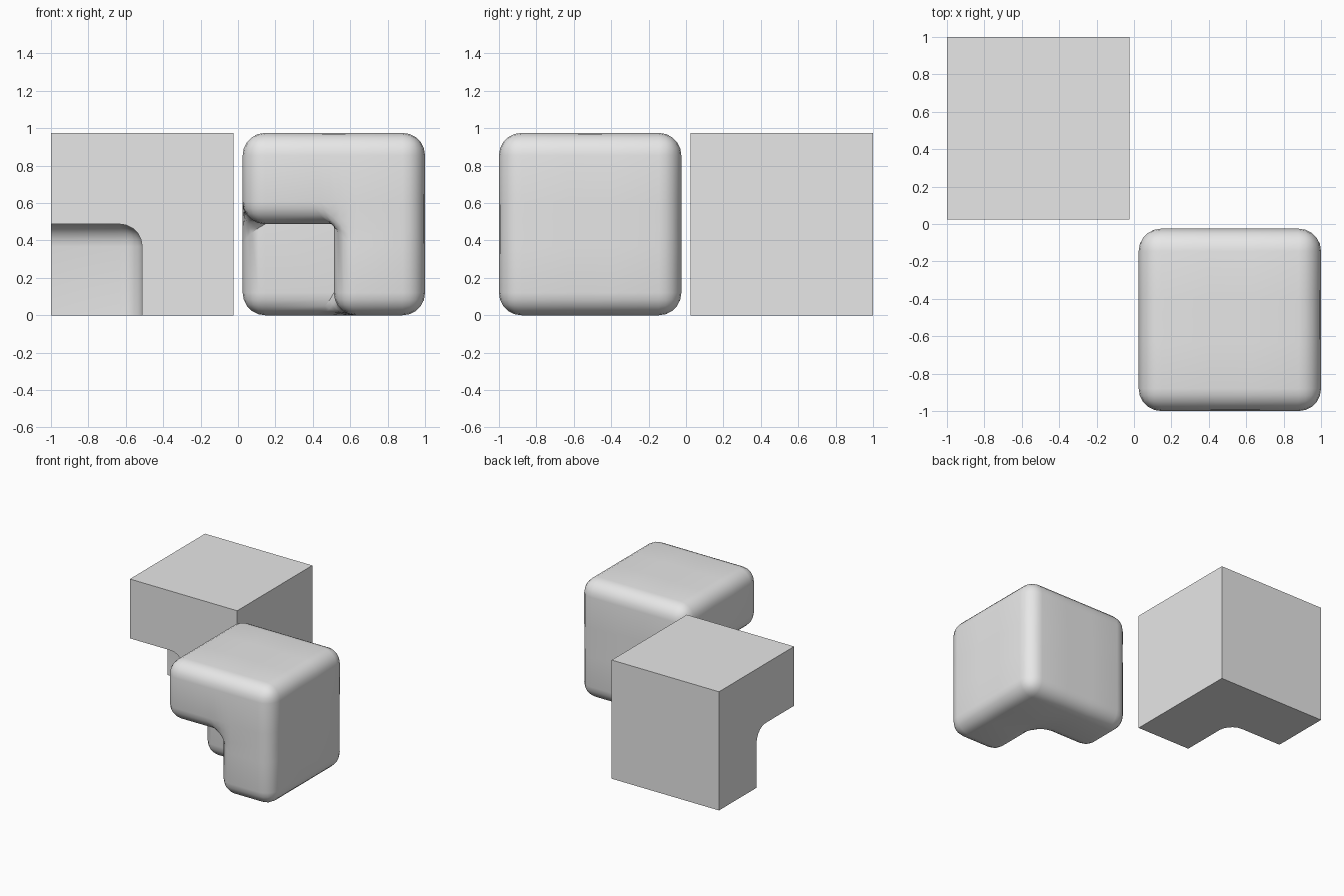
import bpy, bmesh, math
from mathutils import Vector

if "Cube" in bpy.data.objects:
    bpy.data.objects.remove(bpy.data.objects["Cube"])

SIZE, RADIUS, SEGMENTS = 0.975, 0.12, 5

grey = bpy.data.materials.new("plain grey")
grey.diffuse_color = (0.8, 0.8, 0.8, 1)
grey.use_nodes = True
grey.node_tree.nodes["Principled BSDF"].inputs["Base Color"].default_value = grey.diffuse_color


def notched_cube(name, centre, convex):
    """Cube lacking its lower front left octant, with convex or concave edges rounded."""
    bm = bmesh.new()
    cells = [(x, y, z) for x in (0, 1) for y in (0, 1) for z in (0, 1)]
    solid = set(cells) - {(0, 0, 0)}
    h = SIZE / 2
    verts = {}

    def vert(p):
        if p not in verts:
            verts[p] = bm.verts.new((Vector(p) - Vector((1, 1, 1))) * h)
        return verts[p]

    # outer quads of the seven remaining octants
    for c in solid:
        for axis in range(3):
            u, v = (axis + 1) % 3, (axis + 2) % 3
            for side in (0, 1):
                n = list(c)
                n[axis] += 1 if side else -1
                if tuple(n) in solid:
                    continue
                ring = []
                for du, dv in ((0, 0), (1, 0), (1, 1), (0, 1)):
                    p = list(c)
                    p[axis] += side
                    p[u] += du
                    p[v] += dv
                    ring.append(vert(tuple(p)))
                bm.faces.new(ring if side else ring[::-1])
    # merge flat quads into whole sides
    bmesh.ops.dissolve_limit(bm, angle_limit=0.02, verts=bm.verts[:], edges=bm.edges[:])
    bm.normal_update()
    # round only the chosen kind of edge
    edges = [e for e in bm.edges if e.is_convex == convex]
    bmesh.ops.bevel(bm, geom=edges, offset=RADIUS, offset_type='OFFSET',
                    segments=SEGMENTS, profile=0.5, affect='EDGES', clamp_overlap=True)
    bmesh.ops.recalc_face_normals(bm, faces=bm.faces[:])
    mesh = bpy.data.meshes.new(name)
    bm.to_mesh(mesh)
    bm.free()
    mesh.materials.append(grey)
    ob = bpy.data.objects.new(name, mesh)
    ob.location = centre
    bpy.context.collection.objects.link(ob)
    bpy.ops.object.select_all(action='DESELECT')
    ob.select_set(True)
    bpy.context.view_layer.objects.active = ob
    bpy.ops.object.shade_smooth_by_angle(angle=math.radians(30))
    return ob


# rounded block at front right, sharp block with a rounded notch at back left
mid = 1 - SIZE / 2
notched_cube("rounded_notched_cube", (mid, -mid, SIZE / 2), True)
notched_cube("sharp_notched_cube", (-mid, mid, SIZE / 2), False)
